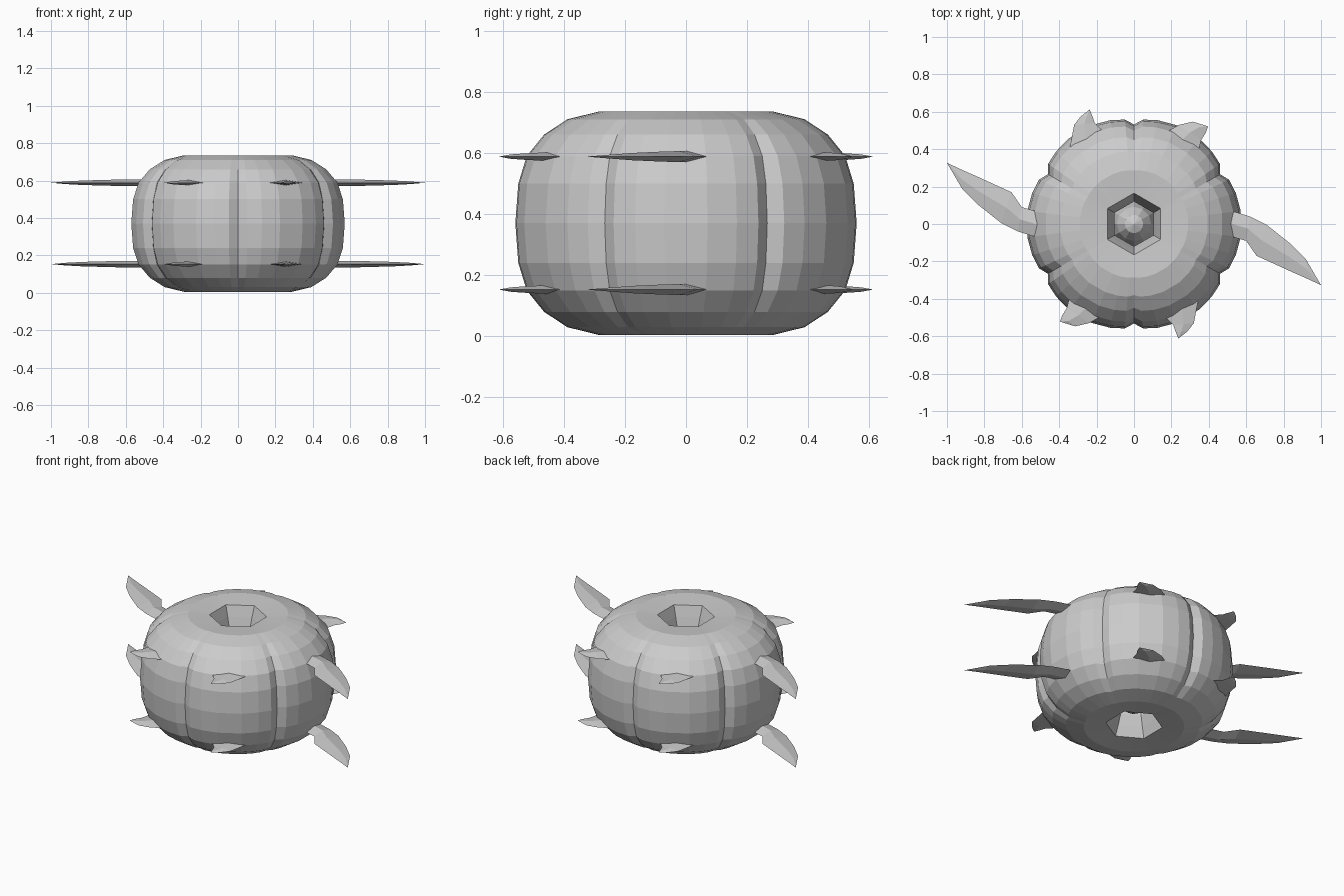
import bpy, bmesh
from math import sin, cos, radians, pi

if "Cube" in bpy.data.objects:
    bpy.data.objects.remove(bpy.data.objects["Cube"])


def make_object(name, bm):
    bmesh.ops.recalc_face_normals(bm, faces=bm.faces)
    mesh = bpy.data.meshes.new(name)
    bm.to_mesh(mesh)
    bm.free()
    ob = bpy.data.objects.new(name, mesh)
    bpy.context.collection.objects.link(ob)
    return ob


def skin(bm, rings):
    """Join successive closed rings of vertices with quads."""
    for a, b in zip(rings, rings[1:]):
        n = len(a)
        for i in range(n):
            bm.faces.new((a[i], a[(i + 1) % n], b[(i + 1) % n], b[i]))


# Six-lobed body: profile (radius, height, groove strength) over one lobe's cross-section
LOBE = [(-30, 0.925), (-25, 0.975), (-17, 0.99), (-7, 1.0),
        (7, 1.0), (17, 0.99), (25, 0.975)]
PROFILE = [(0.29, 0.735, 0.2), (0.395, 0.71, 0.5), (0.475, 0.66, 0.75),
           (0.535, 0.59, 0.9), (0.565, 0.50, 1.0), (0.575, 0.37, 1.0)]
MID = 0.37
PROFILE += [(r, 2 * MID - z, g) for r, z, g in reversed(PROFILE[:-1])]
HOLE = [(0.12, 0.60), (0.14, 0.66), (0.165, 0.725)]


def hex_ring(bm, r, z):
    ring = []
    for k in range(6):
        for deg, _ in LOBE:
            a = radians(k * 60 + deg)
            d = r * cos(pi / 6) / cos(radians(deg))
            ring.append(bm.verts.new((d * cos(a), d * sin(a), z)))
    return ring


bm = bmesh.new()
rings = [hex_ring(bm, r, z) for r, z in HOLE]
for r, z, g in PROFILE:
    ring = []
    for k in range(6):
        for deg, f in LOBE:
            a = radians(k * 60 + deg)
            d = r * (1 - (1 - f) * g)
            ring.append(bm.verts.new((d * cos(a), d * sin(a), z)))
    rings.append(ring)
rings += [hex_ring(bm, r, 2 * MID - z) for r, z in reversed(HOLE)]
skin(bm, rings + [rings[0]])
make_object("lobed_body", bm)

# Faceted core closing the central opening
bm = bmesh.new()
bmesh.ops.create_uvsphere(bm, u_segments=12, v_segments=8, radius=0.13)
for v in bm.verts:
    v.co.z = v.co.z * 2.1 + MID
make_object("inner_core", bm)

# Blades: stations of (edge point, opposite edge point, half thickness), then tip
LONG = ([((.45, -.05), (.45, .10), .018), ((.53, -.07), (.53, .068), .018),
         ((.60, -.09), (.62, .04), .018), ((.655, -.17), (.71, -.005), .016),
         ((.83, -.25), (.83, -.10), .012), ((.925, -.292), (.92, -.19), .007)],
        (1.0, -.327))
SHORT_A = ([((.13, .44), (.29, .35), .014), ((.17, .49), (.35, .41), .014),
            ((.24, .53), (.36, .45), .012), ((.315, .547), (.385, .49), .008)],
           (.396, .522))
SHORT_B = ([((-.30, .35), (-.13, .44), .014), ((-.342, .415), (-.172, .503), .014),
            ((-.32, .53), (-.21, .54), .010), ((-.285, .575), (-.222, .575), .007)],
           (-.237, .612))


def blade(name, shape, z, sign):
    stations, tip = shape
    bm = bmesh.new()
    rings = []
    for (ax, ay), (bx, by), h in stations:
        mx, my = (ax + bx) / 2, (ay + by) / 2
        pts = [(ax, ay, 0), (mx, my, h), (bx, by, 0), (mx, my, -h)]
        rings.append([bm.verts.new((sign * x, sign * y, z + dz)) for x, y, dz in pts])
    skin(bm, rings)
    bm.faces.new(rings[0])
    end = bm.verts.new((sign * tip[0], sign * tip[1], z))
    last = rings[-1]
    for i in range(4):
        bm.faces.new((last[i], last[(i + 1) % 4], end))
    make_object(name, bm)


# Two tiers, each blade repeated with a half turn
for tier, z in (("lower", 0.153), ("upper", 0.588)):
    for label, shape in (("long", LONG), ("short_a", SHORT_A), ("short_b", SHORT_B)):
        for side, sign in (("near", 1), ("far", -1)):
            blade(f"{tier}_{label}_blade_{side}", shape, z, sign)
